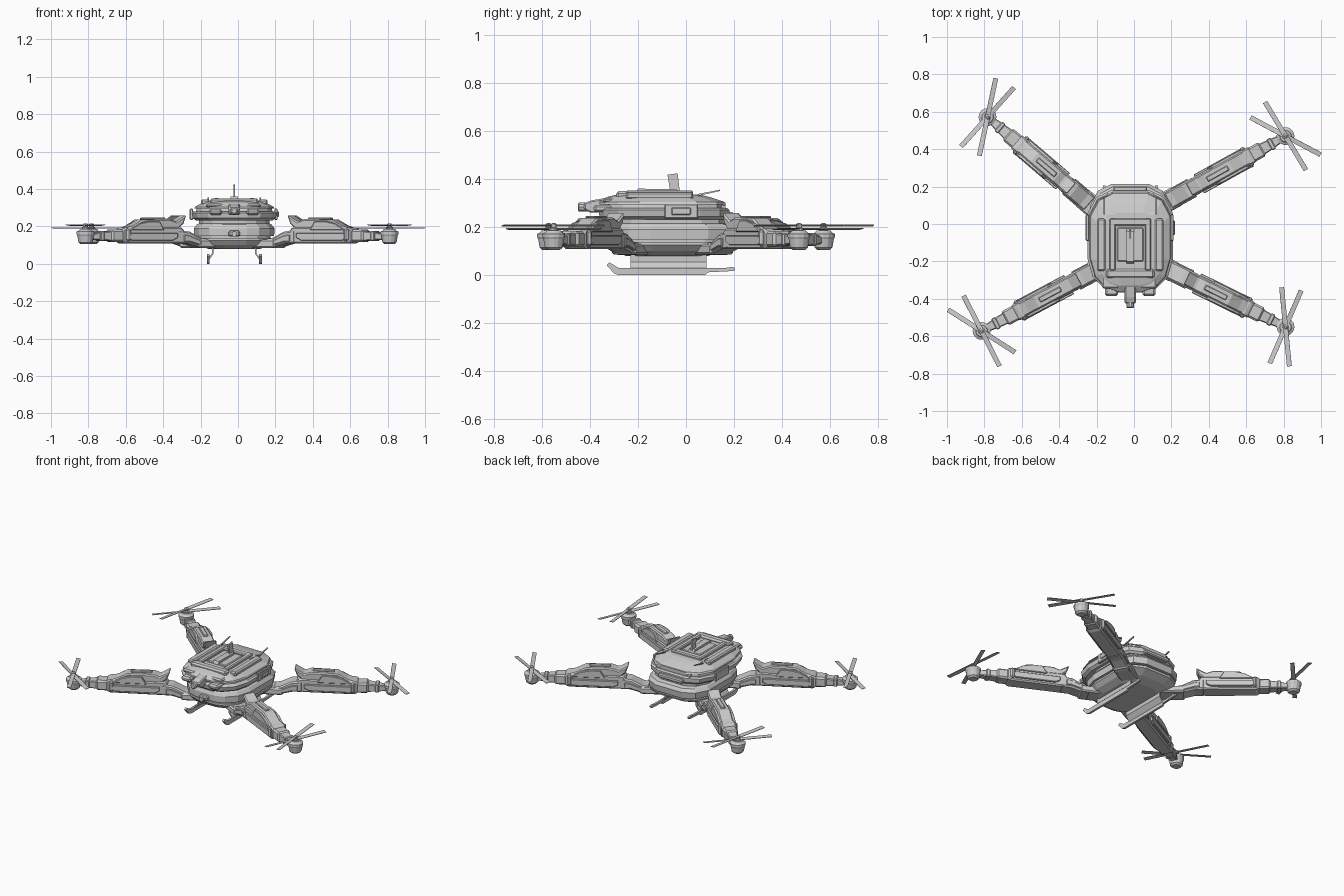
import bpy, bmesh, math
from mathutils import Matrix, Vector

CX = -0.02  # body centre line
I4 = Matrix.Identity(4)


def stack(name, rings, mat=I4, bevel=0.0):
    """Closed solid through a stack of equal-sized rings of points."""
    bm = bmesh.new()
    vs = [[bm.verts.new(mat @ Vector(p)) for p in r] for r in rings]
    n = len(rings[0])
    for a, b in zip(vs, vs[1:]):
        for i in range(n):
            j = (i + 1) % n
            bm.faces.new((a[i], a[j], b[j], b[i]))
    bm.faces.new(vs[0][::-1])
    bm.faces.new(vs[-1])
    bmesh.ops.recalc_face_normals(bm, faces=bm.faces)
    me = bpy.data.meshes.new(name)
    bm.to_mesh(me)
    bm.free()
    ob = bpy.data.objects.new(name, me)
    bpy.context.collection.objects.link(ob)
    if bevel:
        m = ob.modifiers.new("chamfer", 'BEVEL')
        m.width, m.segments = bevel, 1
    return ob


def prism(name, pts, hw, mat=I4, bevel=0.0, off=0.0):
    """Side profile (x, z) extruded across y."""
    return stack(name, [[(x, off + s * hw, z) for x, z in pts] for s in (-1, 1)], mat, bevel)


def box(name, x0, x1, y0, y1, z0, z1, mat=I4, bevel=0.0):
    return stack(name, [[(x0, y0, z), (x1, y0, z), (x1, y1, z), (x0, y1, z)] for z in (z0, z1)], mat, bevel)


def lathe(name, prof, mat=I4, n=14):
    return stack(name, [[(r * math.cos(2 * math.pi * i / n), r * math.sin(2 * math.pi * i / n), z)
                         for i in range(n)] for z, r in prof], mat)


HALF = [(.45, 1), (.8, .86), (1, .55), (1, -.35), (.88, -.7), (.62, -.92), (.32, -1)]
OUT = HALF + [(-u, v) for u, v in HALF[::-1]]


def hull(name, rings):
    """Body tier: rings of (z, half width, front y, back y)."""
    stack(name, [[(CX + u * w, (f + b) / 2 + v * (b - f) / 2, z) for u, v in OUT] for z, w, f, b in rings])


# body tiers
hull("belly", [(.08, .14, -.25, .09), (.10, .185, -.29, .15), (.125, .21, -.31, .2), (.138, .21, -.31, .205)])
hull("belly_groove", [(.13, .195, -.3, .19), (.16, .195, -.3, .19)])
hull("lower_band", [(.148, .213, -.32, .21), (.19, .216, -.32, .215), (.21, .2, -.31, .2), (.215, .19, -.3, .18)])
hull("waist", [(.2, .188, -.3, .17), (.25, .188, -.3, .17)])
hull("upper_band", [(.232, .205, -.345, .17), (.245, .222, -.36, .18), (.272, .228, -.365, .18), (.28, .218, -.35, .17)])
hull("shoulder", [(.275, .205, -.34, .165), (.303, .2, -.335, .165)])
hull("canopy", [(.295, .215, -.36, .165), (.305, .21, -.36, .16), (.325, .175, -.33, .1), (.335, .15, -.29, .06)])

# sloping rear roof
RZ = Matrix.Translation((CX, 0, 0)) @ Matrix.Rotation(math.pi / 2, 4, 'Z')  # profile x -> world y
prism("rear_roof", [(-.02, .3), (-.02, .338), (.05, .335), (.165, .287), (.165, .24)], .125, RZ)
box("rear_vent", CX - .09, CX + .09, .16, .2, .235, .262, bevel=.006)

# roof frame and hatch
for s in (-1, 1):
    x = CX + s * .155
    box("roof_rail", x - .022, x + .022, -.25, .03, .315, .345, bevel=.008)
    x = CX + s * .095
    box("hatch_rail", x - .016, x + .016, -.25, .03, .325, .352, bevel=.006)
    # side window panel and frame
    x = CX + s * .226
    box("side_panel", x - .012, x + .006, -.09, .05, .235, .295, bevel=.004)
    box("side_window", x - .012, x + .012, -.06, .02, .25, .282, bevel=.004)
    # whip antenna at rear
    prism("whip_antenna", [(.05, .33), (.14, .35), (.142, .356), (.05, .338)], .004, RZ, off=s * .14)
    # nose cheeks
    x = CX + s * .1
    box("nose_cheek", x - .035, x + .035, -.385, -.3, .262, .293, bevel=.01)
    box("nose_brow", x - .05, x + .04, -.345, -.27, .3, .322, bevel=.008)
box("roof_front_bar", CX - .13, CX + .13, -.29, -.24, .315, .35, bevel=.01)
box("roof_rear_bar", CX - .11, CX + .11, -.01, .03, .325, .35, bevel=.006)
box("hatch", CX - .07, CX + .07, -.2, -.02, .33, .345, bevel=.005)
prism("hatch_spine", [(-.21, .34), (-.2, .36), (-.04, .358), (-.02, .34)], .02, RZ)
prism("antenna_fin", [(-.066, .35), (-.077, .418), (-.035, .424), (-.026, .35)], .005, RZ)

# nose camera and lower sensor
prism("camera_housing", [(-.4, .26), (-.425, .275), (-.425, .3), (-.39, .312), (-.28, .33), (-.28, .26)], .03, RZ, .006)
lathe("camera_lens", [(0, .02), (.05, .02), (.055, .013)],
      Matrix.Translation((CX, -.395, .283)) @ Matrix.Rotation(math.pi / 2, 4, 'X'), 10)
box("lower_sensor", CX - .03, CX + .03, -.345, -.28, .145, .178, bevel=.008)
lathe("sensor_eye", [(0, .014), (.03, .014)],
      Matrix.Translation((CX, -.33, .16)) @ Matrix.Rotation(math.pi / 2, 4, 'X'), 10)

# landing skids: runner with curled front and slanted plate
for s in (-1, 1):
    prism("skid_runner", [(-.33, .042), (-.318, .053), (-.28, .03), (.16, .03), (.19, .034), (.205, .03), (.2, .018),
                          (.17, .016), (.09, .012), (.08, 0), (-.28, 0), (-.3, .008)], .007, RZ, off=s * .14)
    xb, xt = CX + s * .14, CX + s * .115
    stack("skid_plate", [[(x - .005, -.23, z), (x + .005, -.23, z), (x + .005, .085, z), (x - .005, .085, z)]
                         for x, z in ((xb, .02), (xt, .055), (xt, .09))])

# arms: local x runs from the motor towards the body
ARMS = [((.81, .47), (.19, .127), (121, 152)), ((.81, -.55), (.19, -.245), (95.6, 66.6)),
        ((-.815, -.572), (-.21, -.25), (117, 147.5)), ((-.783, .572), (-.23, .1), (78, 48))]
for hub, root, blades in ARMS:
    ang = math.atan2(root[1] - hub[1], root[0] - hub[0])
    T = Matrix.Translation((hub[0], hub[1], 0))
    M = T @ Matrix.Rotation(ang, 4, 'Z')

    # motor, shaft and two crossed blades
    lathe("motor_pod", [(.105, .026), (.115, .038), (.15, .044), (.158, .048), (.172, .048), (.178, .036), (.186, .03)], T)
    lathe("rotor_shaft", [(.18, .02), (.195, .02), (.198, .013), (.212, .013), (.217, .006)], T, 10)
    for a, z in zip(blades, (.207, .192)):
        R = T @ Matrix.Translation((0, 0, z)) @ Matrix.Rotation(math.radians(a), 4, 'Z')
        for k in (0, math.pi):
            B = R @ Matrix.Rotation(k, 4, 'Z') @ Matrix.Rotation(math.radians(9), 4, 'X')
            box("rotor_blade", 0, .212, -.013, .013, -.0015, .0015, B)

    # tapered tip and sleeves
    stack("arm_tip", [[(x, -w, z0), (x, w, z0), (x, w, z1), (x, -w, z1)]
                      for x, w, z0, z1 in ((.03, .02, .13, .162), (.09, .028, .125, .17), (.17, .034, .122, .178))], M, .005)
    box("tip_collar", .075, .1, -.033, .033, .122, .175, M, .005)
    box("arm_sleeve", .14, .23, -.042, .042, .117, .183, M, .01)

    # main arm beam, keel and side rails
    prism("arm_beam", [(.2, .125), (.22, .108), (.53, .108), (.585, .115), (.585, .165), (.56, .197), (.22, .195), (.2, .18)],
          .046, M, .008)
    for s in (-1, 1):
        prism("side_rail", [(.25, .125), (.5, .125), (.53, .14), (.53, .165), (.25, .165), (.23, .145)], .008, M, .003, s * .05)
        prism("fairing_cheek", [(.24, .18), (.3, .215), (.36, .228), (.42, .228), (.45, .18)], .01, M, .003, s * .044)
    box("arm_clamp", .22, .25, -.06, .06, .12, .19, M, .01)

    # top fairing with raised inner lip
    prism("arm_fairing", [(.2, .17), (.215, .188), (.27, .205), (.33, .237), (.49, .24), (.53, .226), (.592, .262),
                          (.575, .215), (.54, .185)], .04, M, .007)
    box("fairing_strip", .35, .48, -.014, .014, .235, .247, M, .004)

    # knee and root link into the body
    prism("arm_knee", [(.54, .108), (.6, .108), (.69, .084), (.72, .084), (.72, .132), (.68, .138), (.61, .172), (.54, .18)],
          .047, M, .008)
    prism("knee_cover", [(.57, .12), (.6, .12), (.67, .1), (.67, .125), (.6, .152), (.57, .155)], .054, M, .003)
    box("arm_root", .66, .82, -.056, .056, .086, .13, M, .008)
